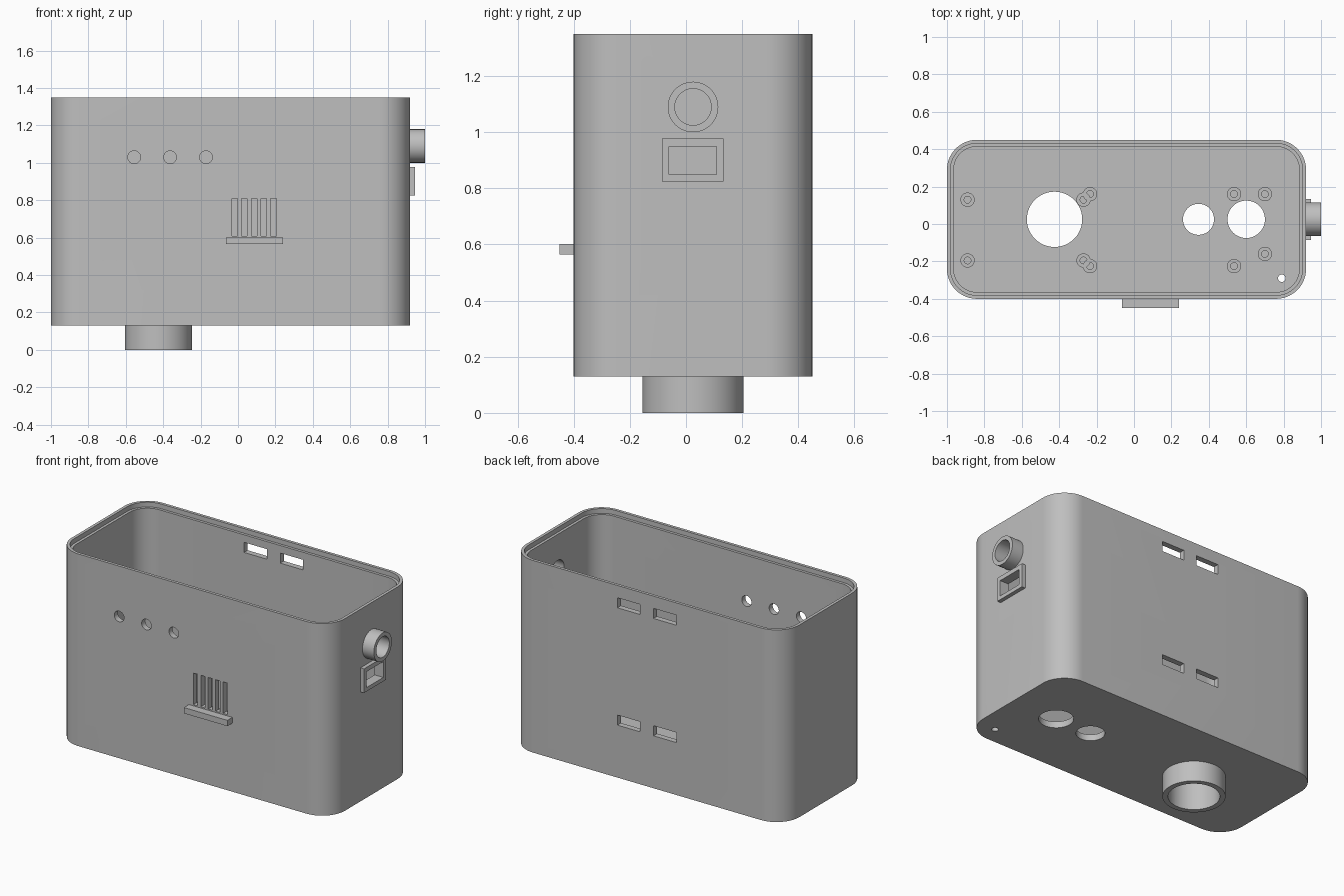
import bpy, bmesh, math
from mathutils import Matrix, Vector

cube = bpy.data.objects.get("Cube")
if cube:
    bpy.data.objects.remove(cube, do_unlink=True)

grey = bpy.data.materials.new("plain grey")
grey.use_nodes = True
COLOUR = (0.52, 0.52, 0.52, 1)
grey.diffuse_color = COLOUR
grey.node_tree.nodes["Principled BSDF"].inputs["Base Color"].default_value = COLOUR

# Main dimensions
X0, X1, Y0, Y1 = -1.0, 0.92, -0.40, 0.45
CX, CY = (X0 + X1) / 2, (Y0 + Y1) / 2
BASE, TOP, RADIUS = 0.13, 1.35, 0.16
WALL, FLOOR = 0.036, 0.17


def add_object(name, bm):
    bmesh.ops.recalc_face_normals(bm, faces=bm.faces)
    mesh = bpy.data.meshes.new(name)
    bm.to_mesh(mesh)
    bm.free()
    mesh.materials.append(grey)
    obj = bpy.data.objects.new(name, mesh)
    bpy.context.scene.collection.objects.link(obj)
    return obj


def box(name, x0, x1, y0, y1, z0, z1):
    bm = bmesh.new()
    size = Matrix.Diagonal((x1 - x0, y1 - y0, z1 - z0, 1))
    mid = Matrix.Translation(((x0 + x1) / 2, (y0 + y1) / 2, (z0 + z1) / 2))
    bmesh.ops.create_cube(bm, size=1, matrix=mid @ size)
    return add_object(name, bm)


def cylinder(name, start, end, radius, sides=48):
    start, end = Vector(start), Vector(end)
    axis = end - start
    turn = axis.to_track_quat('Z', 'Y').to_matrix().to_4x4()
    bm = bmesh.new()
    bmesh.ops.create_cone(bm, cap_ends=True, segments=sides, radius1=radius,
                          radius2=radius, depth=axis.length,
                          matrix=Matrix.Translation((start + end) / 2) @ turn)
    return add_object(name, bm)


def rounded_prism(name, inset, z0, z1, steps=14):
    """Upright rounded rectangle, inset evenly from the outer wall."""
    bm = bmesh.new()
    r = RADIUS - inset
    dx, dy = (X1 - X0) / 2 - RADIUS, (Y1 - Y0) / 2 - RADIUS
    ring = []
    for q, (sx, sy) in enumerate(((1, 1), (-1, 1), (-1, -1), (1, -1))):
        for i in range(steps + 1):
            a = math.pi / 2 * (q + i / steps)
            ring.append(bm.verts.new((CX + sx * dx + r * math.cos(a),
                                      CY + sy * dy + r * math.sin(a), z0)))
    face = bm.faces.new(ring)
    up = bmesh.ops.extrude_face_region(bm, geom=[face])["geom"]
    bmesh.ops.translate(bm, vec=(0, 0, z1 - z0),
                        verts=[v for v in up if isinstance(v, bmesh.types.BMVert)])
    return add_object(name, bm)


def cut(obj, cutters):
    for cutter in cutters:
        mod = obj.modifiers.new("cut", 'BOOLEAN')
        mod.operation = 'DIFFERENCE'
        mod.solver = 'EXACT'
        mod.object = cutter
    graph = bpy.context.evaluated_depsgraph_get()
    mesh = bpy.data.meshes.new_from_object(obj.evaluated_get(graph))
    obj.modifiers.clear()
    obj.data = mesh
    for cutter in cutters:
        bpy.data.objects.remove(cutter, do_unlink=True)


parts = []

# Open case with a stepped rim
case = rounded_prism("case", 0, BASE, TOP)
holes = [rounded_prism("cavity", WALL, FLOOR, TOP + 0.1),
         rounded_prism("rim_step", 0.019, TOP - 0.03, TOP + 0.1)]

# Floor holes
for x, y, r in ((-0.425, CY, 0.148), (0.345, CY, 0.083), (0.60, CY, 0.10), (0.79, -0.29, 0.02)):
    holes.append(cylinder("floor_hole", (x, y, BASE - 0.05), (x, y, FLOOR + 0.05), r))

# Front button holes and vent slots
for x in (-0.555, -0.363, -0.171):
    holes.append(cylinder("button_hole", (x, Y0 - 0.05, 1.03), (x, Y0 + 0.1, 1.03), 0.034))
for i in range(5):
    x = -0.018 + 0.052 * i
    holes.append(box("vent_slot", x - 0.015, x + 0.015, Y0 - 0.05, Y0 + 0.1, 0.61, 0.81))

# Back strap slots
for z in (0.495, 1.24):
    for side in (-1, 1):
        x = CX + side * 0.127
        holes.append(box("strap_slot", x - 0.08, x + 0.08, Y1 - 0.1, Y1 + 0.05, z - 0.032, z + 0.032))

# Side port openings
holes.append(cylinder("round_port", (X1 - 0.1, CY, 1.09), (X1 + 0.05, CY, 1.09), 0.065))
holes.append(box("square_port", X1 - 0.1, X1 + 0.05, -0.06, 0.108, 0.85, 0.95))
cut(case, holes)
parts.append(case)

# Side collar and rectangular frame
collar = cylinder("side_collar", (X1, CY, 1.09), (1.0, CY, 1.09), 0.09)
cut(collar, [cylinder("bore", (X1 - 0.1, CY, 1.09), (1.1, CY, 1.09), 0.065)])
frame = box("side_frame", X1, 0.945, -0.085, 0.133, 0.825, 0.978)
cut(frame, [box("opening", X1 - 0.1, 1.1, -0.06, 0.108, 0.85, 0.95)])
parts += [collar, frame]

# Bottom collar
spout = cylinder("bottom_collar", (-0.425, CY, 0), (-0.425, CY, BASE), 0.18, 64)
cut(spout, [cylinder("bore", (-0.425, CY, -0.1), (-0.425, CY, BASE + 0.1), 0.148)])
parts.append(spout)

# Front ledge under the vents
parts.append(box("front_ledge", -0.065, 0.24, -0.45, Y0, 0.565, 0.602))

# Screw posts on the floor
posts = [(x, y) for x in (-0.89, -0.27) for y in (0.13, -0.195)]
posts += [(x, y) for x in (-0.235, 0.535) for y in (0.16, -0.225)]
posts += [(0.70, 0.16), (0.70, -0.16)]
for x, y in posts:
    post = cylinder("screw_post", (x, y, FLOOR), (x, y, FLOOR + 0.08), 0.038, 32)
    cut(post, [cylinder("bore", (x, y, FLOOR + 0.005), (x, y, FLOOR + 0.2), 0.018, 32)])
    parts.append(post)

# Smooth curves, sharp edges
bpy.ops.object.select_all(action='DESELECT')
for obj in parts:
    obj.select_set(True)
bpy.context.view_layer.objects.active = case
bpy.ops.object.shade_smooth_by_angle(angle=math.radians(30))
